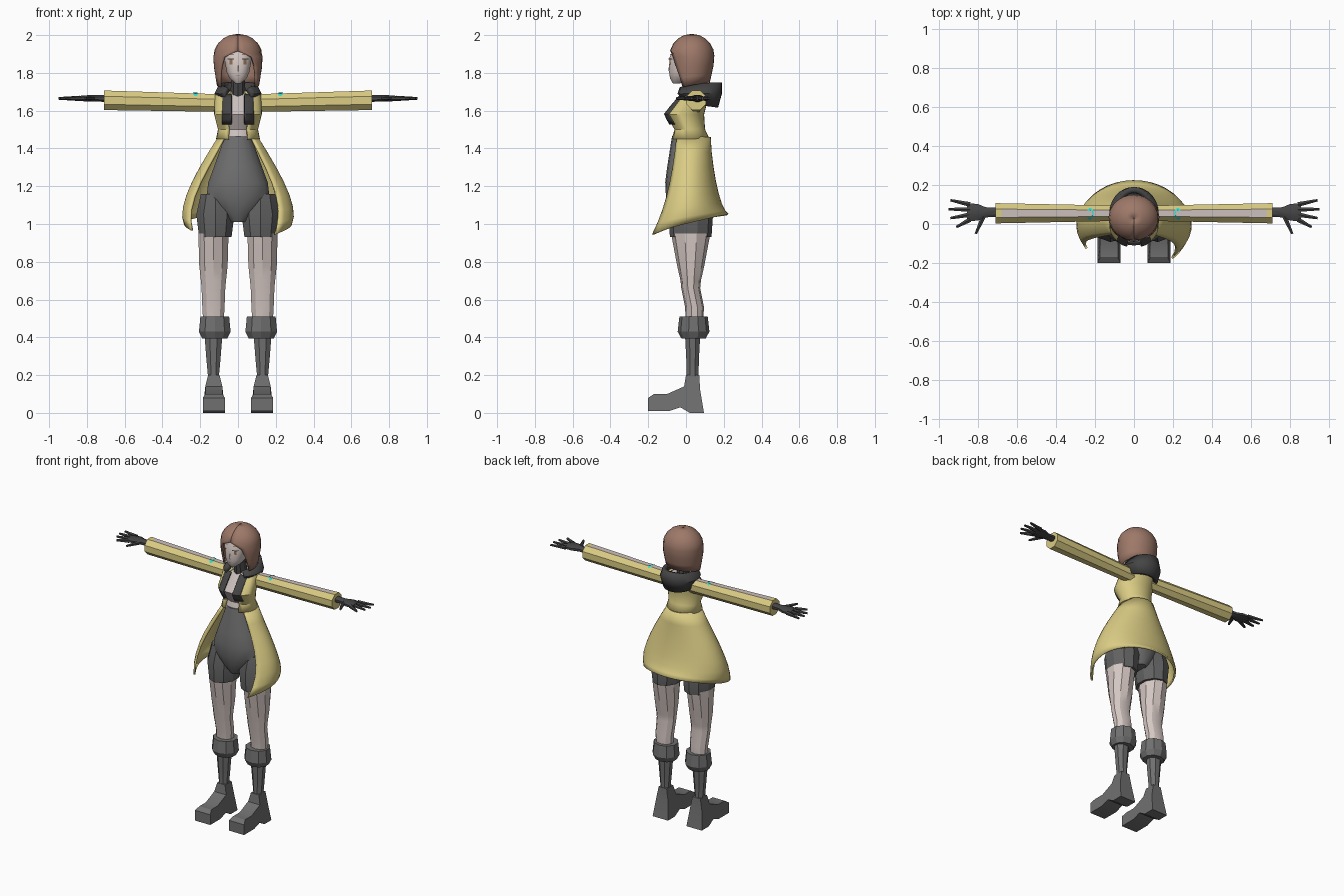
import bpy, bmesh
from math import sin, cos, pi, radians, copysign
from mathutils import Vector, Matrix
from mathutils.bvhtree import BVHTree

if "Cube" in bpy.data.objects:
    bpy.data.objects.remove(bpy.data.objects["Cube"])


def material(name, *rgb):
    mat = bpy.data.materials.new(name)
    mat.use_nodes = True
    mat.diffuse_color = (*rgb, 1)
    mat.node_tree.nodes["Principled BSDF"].inputs["Base Color"].default_value = (*rgb, 1)
    return mat


yellow = material("jacket yellow", .7, .6, .23)
grey = material("suit grey", .16, .16, .16)
dark = material("shorts grey", .12, .12, .12)
black = material("hood charcoal", .06, .06, .06)
skin = material("skin", .66, .57, .54)
cloth = material("pale cloth", .6, .53, .51)
brown = material("hair brown", .34, .19, .14)
cyan = material("cyan glow", .03, .7, .6)
amber = material("iris amber", .3, .17, .08)
parts = []


def finish(name, bm, mat, mirror=False, thick=0):
    """Turn a bmesh into an object with optional thickness and x mirror."""
    mesh = bpy.data.meshes.new(name)
    bm.to_mesh(mesh)
    bm.free()
    mesh.materials.append(mat)
    part = bpy.data.objects.new(name, mesh)
    bpy.context.collection.objects.link(part)
    if thick:
        solidify = part.modifiers.new("thickness", 'SOLIDIFY')
        solidify.thickness = thick
        solidify.offset = 0
    if mirror:
        part.modifiers.new("mirror", 'MIRROR').use_mirror_merge = False
    parts.append(part)
    return part


def bridge(bm, rows, closed=False):
    """Fill quads between neighbouring rows of vertices."""
    for top, low in zip(rows, rows[1:]):
        for i in range(len(top) if closed else len(top) - 1):
            j = (i + 1) % len(top)
            bm.faces.new((top[i], low[i], low[j], top[j]))


def loft(name, mat, rings, sides=10, at=(0, 0), along_x=False, power=2, mirror=False):
    """Closed solid through rings of (position, radius, radius, optional shift)."""
    bm, rows = bmesh.new(), []
    for position, ru, rv, *shift in rings:
        row = []
        for i in range(sides):
            a = 2 * pi * (i + .5) / sides
            u = at[0] + ru * copysign(abs(cos(a)) ** (2 / power), cos(a))
            v = at[1] + rv * copysign(abs(sin(a)) ** (2 / power), sin(a)) + sum(shift)
            row.append(bm.verts.new((position, u, v) if along_x else (u, v, position)))
        rows.append(row)
    bridge(bm, rows, closed=True)
    bm.faces.new(rows[0])
    bm.faces.new(rows[-1])
    bmesh.ops.recalc_face_normals(bm, faces=bm.faces)
    return finish(name, bm, mat, mirror)


def shell(name, mat, rows, gap, rise=lambda t: 0, columns=24, thick=.012, skew=0):
    """Open-fronted cover through rows of (height, radius, radius, centre), top first.
    gap is the half opening in degrees and rise lifts the back, both by row fraction."""
    bm, grid = bmesh.new(), []
    for k, (height, rx, ry, centre) in enumerate(rows):
        t = k / (len(rows) - 1)
        start = radians(gap(t))
        end = 2 * pi - start - radians(skew) * t
        row = []
        for i in range(columns + 1):
            a = start + (end - start) * i / columns
            lift = rise(t) * abs(sin(a / 2))
            row.append(bm.verts.new((rx * sin(a), centre - ry * cos(a), height + lift)))
        grid.append(row)
    bridge(bm, grid)
    return finish(name, bm, mat, thick=thick)


def applique(name, mat, target, grid, direction, offset=.004, thick=0):
    """Mirrored grid of points pressed on to a surface along a direction."""
    mesh = target.data
    tree = BVHTree.FromPolygons([v.co for v in mesh.vertices],
                                [f.vertices[:] for f in mesh.polygons])
    direction, bm, rows = Vector(direction), bmesh.new(), []
    for line in grid:
        row = []
        for point in map(Vector, line):
            hit = tree.ray_cast(point - direction, direction)[0] or point
            row.append(bm.verts.new(hit - direction * offset))
        rows.append(row)
    bridge(bm, rows)
    return finish(name, bm, mat, True, thick)


def front_patch(name, mat, target, inner, outer, low, high, **options):
    """Rectangle seen from the front, wrapped on to a part."""
    steps = [k / 6 for k in range(7)]
    grid = [[(inner + (outer - inner) * s, 0, high + (low - high) * t) for s in steps]
            for t in steps]
    return applique(name, mat, target, grid, (0, 1, 0), **options)


# Head, face details and neck
face = loft("face", skin, [(1.745, .015, .02, -.05), (1.77, .045, .055, -.03), (1.8, .06, .08, -.01),
                           (1.88, .075, .09), (1.94, .07, .08, .02)], sides=16, power=2.5)
front_patch("irises", amber, face, .03, .045, 1.845, 1.87)
front_patch("eyelashes", black, face, .022, .056, 1.87, 1.876, offset=.006)
front_patch("eyebrows", brown, face, .02, .054, 1.895, 1.9)
front_patch("mouth", brown, face, 0, .012, 1.784, 1.787)
loft("nose", skin, [(1.81, .008, .01), (1.85, .003, .004)], sides=6, at=(0, -.084))
loft("neck", black, [(1.66, .045, .045, .01), (1.78, .036, .04)], at=(0, .02))

# Bobbed hair: a dome that parts into a fringe, then a tapering lower edge
dome = [(1.88 + .12 * cos(a), .004 + .12 * sin(a), .004 + .11 * sin(a), .03)
        for a in [k * pi / 10 for k in range(6)]]
bob = [(1.88 - .06 * k, .13 - .008 * k, .12 - .01 * k, .03) for k in (1, 2, 3)]
shell("hair", brown, dome + bob, gap=lambda t: 60 * max(0, 2 * t - 1) ** .4,
      rise=lambda t: .05 * t ** 3)

# Upper body: pale top under the open jacket, with lapels and hood
chest = [(1.7, .07, .055, .045), (1.68, .12, .07, .045), (1.58, .12, .1, -.01),
         (1.5, .1, .08, .015), (1.45, .11, .1, .018)]
torso = loft("torso", cloth, [(z, rx - .012, ry - .012, y) for z, rx, ry, y in chest], sides=16)
shell("jacket_top", yellow, chest, gap=lambda t: 28)
front_patch("lapels", black, torso, .034, .08, 1.53, 1.685, offset=.02, thick=.012)
shell("hood", black, [(1.7, .085, .11, .065), (1.69, .11, .115, .06), (1.67, .09, .085, .07)],
      gap=lambda t: 36, rise=lambda t: .05 - .1 * t, thick=.03)

# Bodysuit and shorts
loft("bodysuit", grey, [(1.01, .045, .08, .02), (1.06, .11, .105, .02), (1.14, .17, .116, .01),
                        (1.22, .16, .11), (1.3, .13, .1), (1.465, .07, .084, .01)], sides=18)
loft("shorts", dark, [(.93, .09, .11), (1.05, .106, .118), (1.16, .08, .085)],
     at=(.12, .025), mirror=True)

# Flared coat skirt, longest at the front corners
flare = [(1.46 - .58 * t, .1 + .19 * sin(1.9 * t), .1 + .13 * t ** 1.3, .025 - .035 * t)
         for t in [k / 7 for k in range(8)]]
shell("jacket_skirt", yellow, flare, gap=lambda t: 44 + 6 * sin(pi * t),
      rise=lambda t: .17 * t ** 3, columns=28, skew=16)

# Sleeves with a pale stripe along the top
sleeves = loft("sleeves", yellow, [(.07 + .64 * t, .042 + .014 * t, .05 + .006 * t, .015 * t)
                                   for t in (0, .3, .6, .95, 1)],
               sides=8, at=(.055, 1.64), along_x=True, mirror=True)
sleeves.data.materials.append(cloth)
for panel in sleeves.data.polygons:
    if panel.normal.z > .85 and panel.center.x < .65:
        panel.material_index = 1

# Glowing sleeve marks
arc = [[(.225 + r * cos(a), .052 + 1.6 * r * sin(a), 1.65) for r in (.012, .019)]
       for a in [radians(40 + 28 * k) for k in range(11)]]
applique("sleeve_marks", cyan, sleeves, arc, (0, 0, -1))

# Gloved hands
loft("palms", black, [(.7, .026, .02), (.76, .028, .018), (.8, .046, .018), (.855, .05, .013)],
     sides=8, at=(.06, 1.665), along_x=True, mirror=True)
bones = [((.84, .1 - .026 * k), (.95 - .01 * (k - 1) ** 2, .122 - .046 * k)) for k in range(4)]
thumb = ((.77, .04), (.81, -.05))
bm = bmesh.new()
for base, tip in bones + [thumb]:
    base, tip = Vector((*base, 1.665)), Vector((*tip, 1.665))
    turn = (tip - base).to_track_quat('Z', 'Y').to_matrix().to_4x4()
    bmesh.ops.create_cone(bm, cap_ends=True, segments=6, radius1=.014, radius2=.007,
                          depth=(tip - base).length,
                          matrix=Matrix.Translation((base + tip) / 2) @ turn)
finish("fingers", bm, black, mirror=True)

# Legs
loft("legs", skin, [(.45, .055, .045, .02), (.56, .062, .05, .02), (.66, .066, .05),
                    (.7, .07, .054), (.78, .079, .072), (.95, .084, .104)],
     at=(.13, .025), mirror=True)

# Boots: cuff, shaft and an extruded shoe profile
loft("boot_cuffs", grey, [(.395, .07, .065), (.43, .088, .084), (.51, .08, .075)],
     at=(.123, .04), mirror=True)
loft("boot_shafts", grey, [(.12, .036, .042), (.2, .032, .034), (.28, .04, .036), (.42, .052, .044)],
     sides=8, at=(.13, .035), mirror=True)
profile = [(-.2, .01), (-.2, .08), (-.17, .1), (-.1, .1), (-.01, .14), (0, .2), (.07, .2),
           (.075, .12), (.095, 0), (.02, 0), (-.03, .03), (-.09, .01)]
bm = bmesh.new()
walls = []
for side in (-1, 1):
    walls.append([bm.verts.new((.128 + side * (.03 if z > .15 else .045 if z > .09 else .058), y, z))
                  for y, z in profile])
    bm.faces.new(walls[-1])
bridge(bm, walls, closed=True)
bmesh.ops.recalc_face_normals(bm, faces=bm.faces)
finish("shoes", bm, grey, mirror=True)

# Smooth shading with crisp edges
bpy.ops.object.select_all(action='DESELECT')
for part in parts:
    part.select_set(True)
bpy.context.view_layer.objects.active = parts[0]
bpy.ops.object.shade_smooth_by_angle(angle=radians(28))
